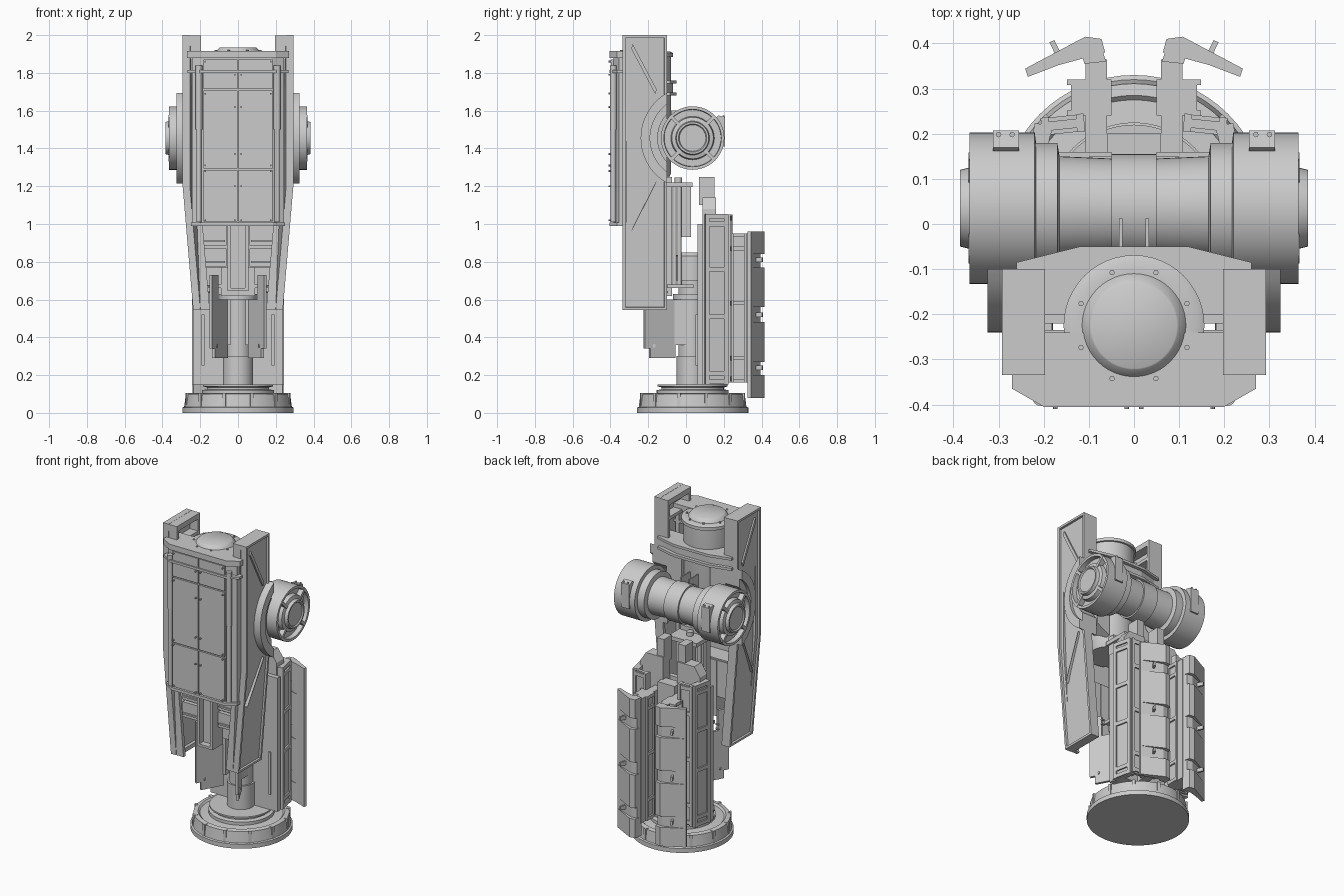
import bpy, bmesh, math
from mathutils import Vector

if "Cube" in bpy.data.objects:
    bpy.data.objects.remove(bpy.data.objects["Cube"])
CY, AZ = 0.035, 1.455      # shared leg axis (y) and axle height

def finish(name, bm, mirror=False, smooth=False):
    bmesh.ops.recalc_face_normals(bm, faces=bm.faces[:])
    me = bpy.data.meshes.new(name)
    bm.to_mesh(me)
    bm.free()
    ob = bpy.data.objects.new(name, me)
    bpy.context.collection.objects.link(ob)
    if mirror:
        ob.modifiers.new("mirror", 'MIRROR')
    if smooth:
        bpy.ops.object.select_all(action='DESELECT')
        ob.select_set(True)
        bpy.context.view_layer.objects.active = ob
        bpy.ops.object.shade_smooth_by_angle(angle=math.radians(35))

def place(axis, u, v, w):
    return {'x': (w, u, v), 'y': (u, w, v), 'z': (u, v, w)}[axis]

def bridge(bm, A, B):
    for i in range(len(A)):
        j = (i + 1) % len(A)
        bm.faces.new((A[i], A[j], B[j], B[i]))

def prism(name, pts, axis, a, b, mirror=False, inset=0, taper=None, smooth=False):
    """Extrude a 2D outline along an axis; inset recesses the far face."""
    bm = bmesh.new()
    lo = [bm.verts.new(place(axis, *p, a)) for p in pts]
    hi = [bm.verts.new(place(axis, *p, b)) for p in pts]
    bm.faces.new(lo)
    far = bm.faces.new(hi)
    bridge(bm, lo, hi)
    bmesh.ops.recalc_face_normals(bm, faces=bm.faces[:])
    if inset:
        for t, d in ((inset, 0), (.002, -.012)):
            bmesh.ops.inset_individual(bm, faces=[far], thickness=t, depth=d, use_even_offset=True)
    if taper:
        for v in bm.verts:
            v.co.x -= taper(v.co.z)
    finish(name, bm, mirror, smooth)

def box(name, x0, x1, y0, y1, z0, z1, mirror=False, taper=None):
    prism(name, [(x0, y0), (x1, y0), (x1, y1), (x0, y1)], 'z', z0, z1, mirror, 0, taper)

def wall(name, p, q, t, z0, z1, mirror=True):
    """Upright slab in plan from p to q, thickened to both sides."""
    p, q = Vector(p), Vector(q)
    d = (q - p).normalized()
    n = Vector((-d.y, d.x)) * t / 2
    prism(name, [p - n, q - n, q + n, p + n], 'z', z0, z1, mirror)

def framed_wall(name, p, q, t, z0, z1, rails):
    """Slab with raised posts and rails around recessed windows."""
    wall(name, p, q, t, z0, z1)
    p, q = Vector(p), Vector(q)
    for k, (a, b) in enumerate(((0, .18), (.82, 1))):
        wall(f"{name}_post_{k}", p.lerp(q, a), p.lerp(q, b), t + .02, z0, z1)
    for k, z in enumerate(rails):
        wall(f"{name}_rail_{k}", p.lerp(q, .02), p.lerp(q, .98), t + .018, z - .012, z + .012)

def arc(c, r, a0, a1, n=20):
    return [(c[0] + r * math.cos(math.radians(a0 + (a1 - a0) * i / n)),
             c[1] + r * math.sin(math.radians(a0 + (a1 - a0) * i / n))) for i in range(n + 1)]

def lathe(name, prof, axis, c, mirror=False, segs=48):
    """Revolve (radius, height) pairs around an axis through c."""
    bm = bmesh.new()
    rings = [[bm.verts.new(place(axis, *p, h)) for p in arc(c, r, 0, 360, segs)[:-1]] for r, h in prof]
    for A, B in zip(rings, rings[1:]):
        bridge(bm, A, B)
    bm.faces.new(rings[0])
    bm.faces.new(rings[-1])
    finish(name, bm, mirror, True)

def bolts(name, places, axis, a, b, r=.006, mirror=False):
    for k, p in enumerate(places):
        lathe(f"{name}_{k}", [(r, a), (r, b)], axis, p, mirror, 8)

# base disc with ribs and central column
lathe("base_disc", [(.295, 0), (.295, .028), (.285, .032), (.276, .1), (.25, .105), (.24, .095), (.19, .1),
                    (.19, .12), (.165, .125), (.165, .135), (.185, .14), (.185, .15), (.12, .15)], 'z', (0, CY), segs=64)
for i, (p, q) in enumerate(zip(arc((0, CY), .25, 15, 345, 11), arc((0, CY), .286, 15, 345, 11))):
    wall(f"base_rib_{i}", p, q, .018, .02, .104, False)
lathe("lower_column", [(.08, .14), (.08, .3), (.07, .3), (.07, .6), (.1, .6), (.1, .63), (.07, .63), (.07, .7),
                       (.085, .7), (.085, .83), (.06, .85)], 'z', (0, .03))
# lower leg shell
box("shin_back_wall", -.235, .235, .06, .09, .15, 1.0)
prism("shin_top_block", [(.05, .15), (.21, .15), (.21, 1.08), (.17, 1.14), (.05, 1.14)], 'y', .088, .16, True)
box("shin_top_tab", .05, .1, .07, .15, 1.1, 1.25, True)
box("shin_slot_trim", .178, .192, .05, .062, .25, .52, True)
framed_wall("shin_side_panel", (.225, .1), (.2, .22), .02, .15, 1.05, (.165, .21, .51, .76, 1.0, 1.04))
framed_wall("shin_rear_panel", (.205, .215), (.11, .225), .02, .16, 1.05, (.18, .29, .58, .87, 1.03))
# spine beams with flanges and shelves
box("shin_spine_fin", .06, .108, .09, .365, .16, .95, True)
for k, y in enumerate((.24, .308)):
    box(f"spine_flange_{k}", .05, .148, y, y + .012, .16, .95, True)
for k, z in enumerate((.17, .29, .58, .87, .94)):
    box(f"spine_shelf_{k}", .05, .14, .24, .32, z - .01, z + .01, True)
box("spine_bridge", -.06, .06, .13, .2, .16, 1.0)
# flared calf plates
calf = [(.062, .36), (.11, .355), (.115, .372), (.235, .326), (.241, .344), (.108, .395), (.072, .39)]
prism("calf_plate", calf, 'z', .08, .96, True)
for k, (a, b) in enumerate(((.08, .2), (.27, .48), (.56, .77), (.84, .96))):
    prism(f"calf_pad_{k}", [(.064, .38), (.072, .41), (.108, .415), (.236, .347), (.23, .335)], 'z', a, b, True)
for k, z in enumerate((.24, .52, .81)):
    wall(f"calf_clip_{k}", (.165, .37), (.182, .405), .012, z - .012, z + .012)
# front shin guard plates, flared forward and stepped
P, Q = Vector((.06, -.06)), Vector((.145, -.22))
for k, (s, t, a, b) in enumerate(((0, .82, .29, .6), (.6, 1, .34, .73))):
    wall(f"shin_guard_{k}", P.lerp(Q, s), P.lerp(Q, t), .016, a, b)
bolts("guard_bolt", [(-.17, .355)], 'x', .108, .13, .01, True)
bolts("guard_pin", [(-.1, .64), (-.1, .67)], 'x', .14, .162, .006, True)
box("guard_mount", .04, .07, -.07, 0, .36, .6, True)
# knee links behind the thigh
for k, y in enumerate((-.06, -.035)):
    lathe(f"knee_rod_{k}", [(.011, .66), (.011, 1.22)], 'z', (.07, y), True, 12)
box("knee_link_block", -.05, .05, -.03, .027, .93, 1.21)
box("knee_link_bar", -.1, .1, -.13, .035, 1.195, 1.22)
box("knee_lower_bar", -.12, .12, -.12, .04, .66, .68)
box("knee_back_plate", -.09, .09, -.12, -.075, .62, 1.25)
lathe("knee_pin", [(.02, 1.2), (.02, 1.245)], 'z', (0, -.04), segs=16)
# axle and drums
c = Vector((CY, AZ))
lathe("axle", [(.1, -.25), (.145, -.22), (.145, -.17), (.115, -.165), (.11, -.05), (.12, -.05), (.12, .05),
               (.11, .05), (.115, .165), (.145, .17), (.145, .22), (.1, .25)], 'x', c)
lathe("drum", [(.13, .215), (.168, .22), (.168, .365), (.152, .365), (.15, .335), (.115, .335), (.11, .36),
               (.09, .365), (.085, .385), (.075, .385), (.07, .378)], 'x', c, True)
for k in range(4):
    d = Vector(arc((0, 0), 1, 45, 405, 4)[k])
    s = Vector((-d.y, d.x)) * .009
    prism(f"drum_spoke_{k}", [c + d * .08 - s, c + d * .165 - s, c + d * .165 + s, c + d * .08 + s], 'x', .33, .367, True)
prism("drum_clip", [(.15, 1.55), (.17, 1.575), (.207, 1.565), (.207, 1.41), (.17, 1.41)], 'x', .255, .312, True)
bolts("clip_bolt", [(.27, .198), (.3, .198)], 'z', 1.56, 1.575, .006, True)
box("axle_rib", .025, .033, -.08, .012, 1.44, 1.6, True)
# thigh side panels: channel section with round cutout
slope = lambda z: max(0, 1.2 - z) * .085
side = [(-.1, 2.0), *arc(c, .25, 122.7, 237.3), (-.1, .545), (-.335, .545), (-.335, 1.2), (-.335, 2.0)]
prism("thigh_side_panel", side, 'x', .255, .293, True, .014, slope)
for part, x0, y0, y1, z0, z1 in (("front_rim_upper", .197, -.334, -.312, 1.2, 1.999),
                                 ("front_rim_lower", .205, -.334, -.312, .546, 1.2),
                                 ("rear_rim_upper", .197, -.12, -.1, 1.68, 1.999),
                                 ("rear_rim_lower", .235, -.12, -.1, .546, 1.23),
                                 ("top_cap", .197, -.334, -.1, 1.965, 1.999),
                                 ("inner_shelf", .197, -.334, -.1, 1.87, 1.89),
                                 ("bottom_cap", .235, -.334, -.1, .546, .57)):
    box("side_" + part, x0, .27, y0, y1, z0, z1, True, slope)
for k, (z0, z1) in enumerate(((1.94, 1.7), (.97, 1.22))):
    prism(f"side_brace_{k}", [(-.29, z0 - .012), (-.282, z0 + .012), (-.155, z1 + .012), (-.163, z1 - .012)],
          'x', .27, .291, True, 0, slope)
# arched guards around the drums, flush with the panel's rear edge
for k, (ri, ro, x1) in enumerate(((.225, .275, .325), (.185, .23, .305))):
    ei, eo = (math.degrees(math.acos(.135 / r)) for r in (ri, ro))
    prism(f"axle_guard_{k}", arc(c, ro, 180 - eo, 180 + eo) + arc(c, ri, 180 + ei, 180 - ei), 'x', .2, x1, True, smooth=True)
# upper cylinder and saddle plate
C = (0, -.225)
lathe("thigh_cylinder", [(.12, 1.2), (.145, 1.27), (.145, 1.885), (.156, 1.885), (.156, 1.905), (.142, 1.912),
                         (.115, 1.912), (.11, 1.92), (.098, 1.933), (.095, 1.935)], 'z', C)
bolts("cylinder_bolt", arc(C, .127, 22.5, 337.5, 7), 'z', 1.9, 1.92)
saddle = [(-.26, -.2), (-.26, -.085), (-.12, -.05), (.12, -.05), (.26, -.085), (.26, -.2)]
for k, z in enumerate((1.68, 1.745)):
    prism(f"saddle_plate_{k}", saddle, 'z', z, z + .016)
prism("saddle_web", [(x * .97, y - .02) for x, y in saddle], 'z', 1.69, 1.75)
prism("saddle_flank", [(.1, 1.69), (.25, 1.69), (.21, 1.6), (.19, 1.3), (.1, 1.25)], 'y', -.19, -.1, True)
# thigh front armour
shell = [(-.243, -.24), (-.243, -.355), (-.18, -.385), (.18, -.385), (.243, -.355), (.243, -.24),
         (.216, -.24), (.216, -.335), (.17, -.355), (-.17, -.355), (-.216, -.335), (-.216, -.24)]
prism("front_shell", shell, 'z', 1.0, 1.88)
flange = [(-.27, -.24), (-.27, -.365), (-.2, -.405), (.2, -.405), (.27, -.365), (.27, -.24)]
for part, s, a, b in (("top_flange", 1, 1.88, 1.915), ("upper_rail", .99, 1.8, 1.815), ("bottom_flange", .92, .99, 1.008)):
    prism(part, [(x * s, y) for x, y in flange], 'z', a, b)
for k, (a, b) in enumerate(((1.012, 1.286), (1.294, 1.706), (1.714, 1.872))):
    box(f"front_plate_{k}", .002, .182, -.397, -.38, a, b, True)
lathe("front_corner_rod", [(.014, 1.01), (.014, 1.5), (.018, 1.5), (.018, 1.84)], 'z', (.207, -.385), True, 16)
bolts("plate_bolt", [(.016, z) for z in (1.02, 1.2, 1.37, 1.62, 1.79)]
      + [(.174, z) for z in (1.02, 1.28, 1.31, 1.69, 1.86)], 'y', -.41, -.39, .005, True)
# lower thigh: cross frame and centre channel
for k, (a, b) in enumerate(((.775, .87), (.885, .99))):
    box(f"cross_plate_{k}", .06, .19, -.285, -.255, a, b, True)
    box(f"cross_trim_{k}", .07, .185, -.295, -.28, a + .02, a + .03, True)
box("cross_back", -.22, .22, -.26, -.235, .77, 1.0)
box("channel_side", .038, .055, -.335, -.23, .65, 1.0, True)
box("channel_back", -.05, .05, -.295, -.23, .65, 1.0)
box("channel_foot", -.055, .055, -.335, -.23, .645, .66)
